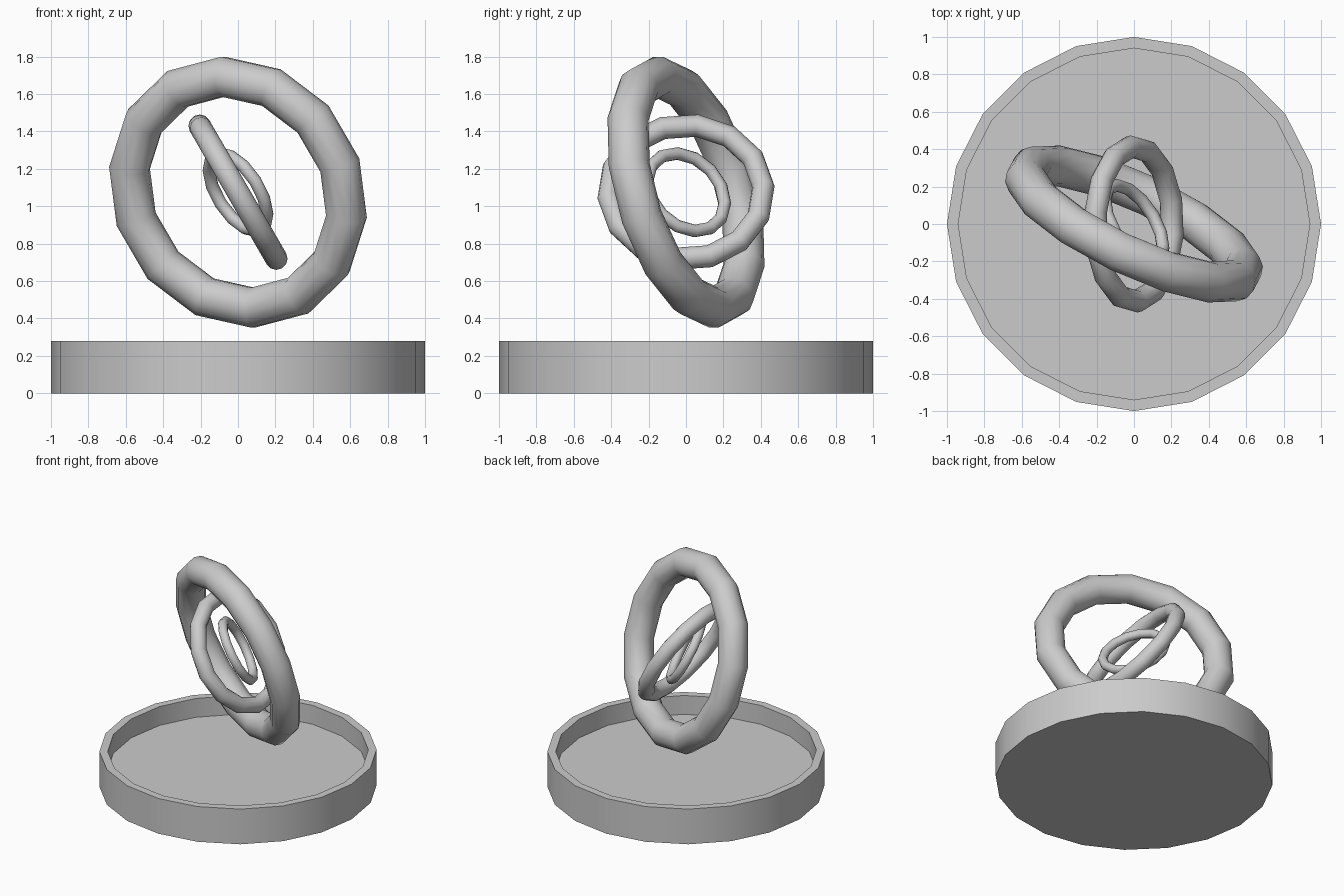
import bpy, bmesh, math
from mathutils import Vector, Matrix

if "Cube" in bpy.data.objects:
    bpy.data.objects.remove(bpy.data.objects["Cube"])

grey = bpy.data.materials.new("stone_grey")
grey.diffuse_color = (0.6, 0.6, 0.6, 1)
grey.use_nodes = True
grey.node_tree.nodes["Principled BSDF"].inputs["Base Color"].default_value = grey.diffuse_color


def finish(obj):
    obj.data.materials.append(grey)
    bpy.ops.object.select_all(action='DESELECT')
    obj.select_set(True)
    bpy.context.view_layer.objects.active = obj
    bpy.ops.object.shade_smooth_by_angle(angle=math.radians(32))


def lathe(name, profile, sides):
    """Turn (radius, height) points around z, closing both ends with flat caps."""
    bm = bmesh.new()
    rings = []
    for r, z in profile:
        rings.append([bm.verts.new((r * math.cos(a), r * math.sin(a), z))
                      for a in (2 * math.pi * i / sides for i in range(sides))])
    for lo, hi in zip(rings, rings[1:]):
        for i in range(sides):
            j = (i + 1) % sides
            bm.faces.new((lo[i], lo[j], hi[j], hi[i]))
    bm.faces.new(rings[0][::-1])
    bm.faces.new(rings[-1])
    mesh = bpy.data.meshes.new(name)
    bm.to_mesh(mesh)
    bm.free()
    obj = bpy.data.objects.new(name, mesh)
    bpy.context.collection.objects.link(obj)
    finish(obj)


def ring(name, radius, tube, normal, first):
    """Tilted torus: normal is its axis, first points to its first segment corner."""
    n = Vector(normal).normalized()
    x = Vector(first)
    x = (x - n * x.dot(n)).normalized()
    y = n.cross(x)
    bpy.ops.mesh.primitive_torus_add(major_segments=14, minor_segments=12,
                                     major_radius=radius, minor_radius=tube)
    obj = bpy.context.object
    obj.name = name
    rot = Matrix((x, y, n)).transposed().to_4x4()
    obj.data.transform(Matrix.Translation((0, 0, 1.075)) @ rot)
    finish(obj)


# Shallow open basin with a thin rim
lathe("basin", [(1, 0), (1, 0.28), (0.94, 0.28), (0.94, 0.13)], 20)

# Three nested floating rings
ring("outer_ring", 0.64, 0.11, (0.416, 0.871, 0.264), (-0.08, -0.15, 0.62))
ring("middle_ring", 0.415, 0.06, (0.866, 0, 0.5), (-0.02, 0.474, 0.033))
ring("inner_ring", 0.235, 0.034, (0.75, 0.47, 0.47), (-0.35, -0.15, 0.78))
